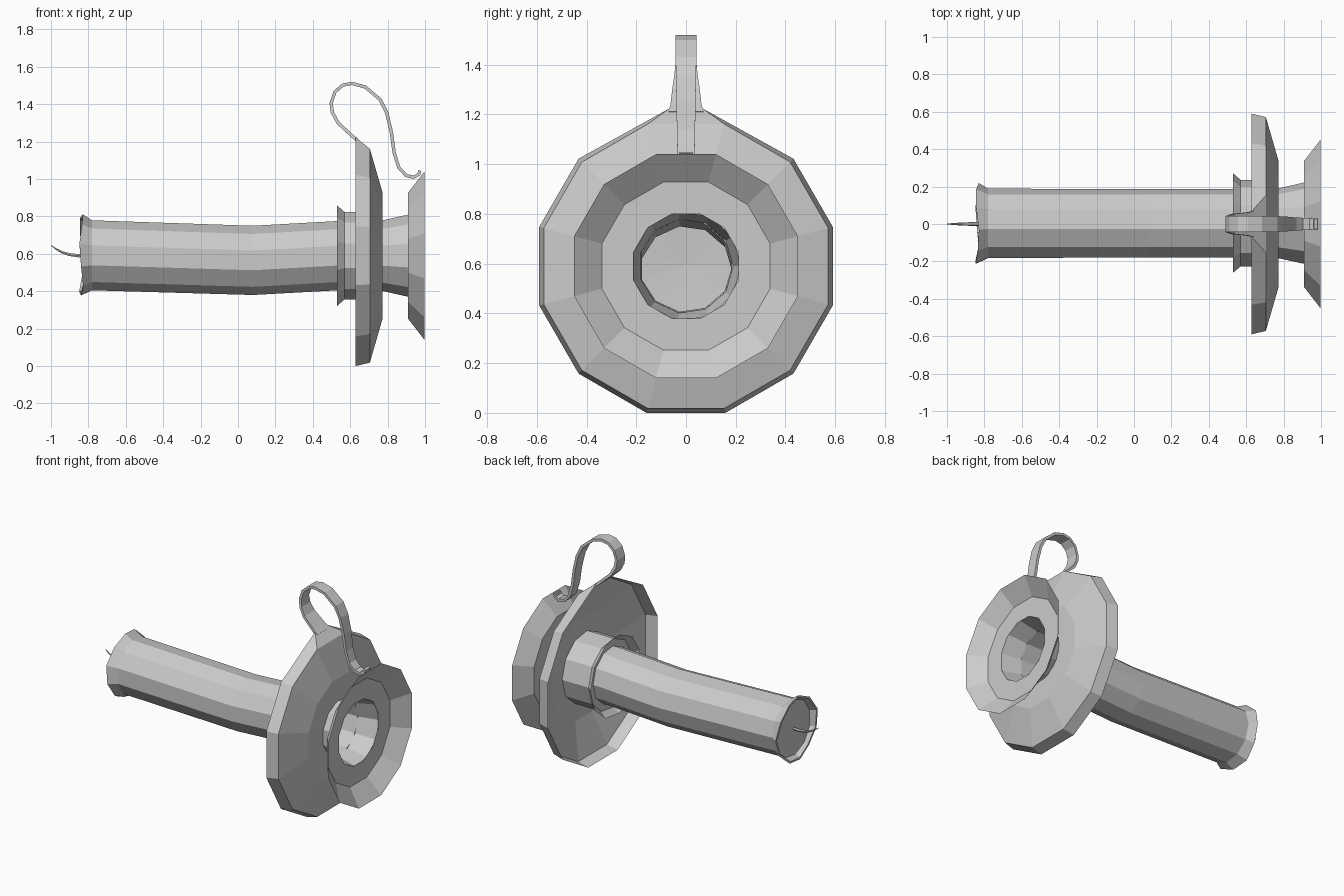
import bpy, bmesh, math
from mathutils import Vector

if "Cube" in bpy.data.objects:
    bpy.data.objects.remove(bpy.data.objects["Cube"])

CZ = 0.59  # height of the main axis


def finish(name, bm):
    bmesh.ops.recalc_face_normals(bm, faces=bm.faces)
    me = bpy.data.meshes.new(name)
    bm.to_mesh(me)
    bm.free()
    ob = bpy.data.objects.new(name, me)
    bpy.context.collection.objects.link(ob)
    return ob


def bridge(bm, rings, closed=True):
    for a, b in zip(rings, rings[1:]):
        n = len(a)
        for i in range(n):
            j = (i + 1) % n
            bm.faces.new((a[i], a[j], b[j], b[i]))


def lathe(name, profile, n, phase=0.0, tweak=None):
    """Thin surface turned round the x axis; profile entries are (x, radius, axis z)."""
    bm = bmesh.new()
    rings = []
    for k, (x, r, z) in enumerate(profile):
        ring = []
        for i in range(n):
            a = phase + 2 * math.pi * i / n
            p = Vector((x, r * math.cos(a), z + r * math.sin(a)))
            if tweak:
                p = tweak(k, a, p)
            ring.append(bm.verts.new(p))
        rings.append(ring)
    bridge(bm, rings)
    return finish(name, bm)


def sweep(name, path, section):
    """Sweep a cross-section along a path in the xz plane; section(i) gives (y, normal) offsets."""
    bm = bmesh.new()
    pts = [Vector((x, 0, z)) for x, z in path]
    rings = []
    for i, p in enumerate(pts):
        t = (pts[min(i + 1, len(pts) - 1)] - pts[max(i - 1, 0)]).normalized()
        nrm = Vector((-t.z, 0, t.x))
        rings.append([bm.verts.new(p + Vector((0, y, 0)) + nrm * d) for y, d in section(i)])
    bridge(bm, rings)
    bm.faces.new(rings[0])
    bm.faces.new(rings[-1])
    return finish(name, bm)


# Candle tube, flared uneven rim and hollow neck running into the foot
def ragged(k, a, p):
    if k in (1, 2):
        p.x += 0.01 * math.cos(3 * a + 0.6)
    return p


lathe("candle", [(-0.805, 0.19, 0.592), (-0.838, 0.205, 0.594), (-0.838, 0.219, 0.594),
                 (-0.78, 0.189, 0.592), (0.08, 0.187, 0.565), (0.53, 0.187, CZ),
                 (0.77, 0.19, CZ), (0.91, 0.222, CZ)], 11, tweak=ragged)

# Wax surface set just inside the rim
bm = bmesh.new()
centre = bm.verts.new((-0.815, 0, 0.592))
rim = [bm.verts.new((-0.805, 0.19 * math.cos(2 * math.pi * i / 11),
                     0.592 + 0.19 * math.sin(2 * math.pi * i / 11))) for i in range(11)]
for i in range(11):
    bm.faces.new((centre, rim[i], rim[(i + 1) % 11]))
finish("wax_top", bm)

# Bent, tapering wick
wick_r = [0.01, 0.01, 0.009, 0.007, 0.005, 0.002]
sweep("wick", [(-0.81, 0.592), (-0.855, 0.59), (-0.90, 0.596), (-0.94, 0.608),
               (-0.97, 0.624), (-0.999, 0.645)],
      lambda i: [(wick_r[i] * math.cos(math.pi * j / 3), wick_r[i] * math.sin(math.pi * j / 3))
                 for j in range(6)])

# Candle cup with flared lip
lathe("cup", [(0.57, 0.185, CZ), (0.57, 0.236, CZ), (0.53, 0.271, CZ)], 11)
lathe("cup_wall", [(0.57, 0.236, CZ), (0.77, 0.236, CZ)], 11)


# Drip dish, its rim drawn up into a tab where the handle starts
def tab(k, a, p):
    if k == 0 and p.z > CZ + 0.5:
        p.y = math.copysign(0.065, p.y)
        p.z = 1.225
    return p


lathe("drip_dish", [(0.627, 0.611, CZ), (0.705, 0.592, CZ), (0.772, 0.352, CZ),
                    (0.772, 0.19, CZ)], 12, math.pi / 12, tab)

# Flared foot
lathe("foot", [(0.997, 0.466, CZ), (0.91, 0.35, CZ), (0.91, 0.218, CZ)], 12, math.pi / 12)

# Curled ribbon handle from the dish tab to the foot
path = [(0.64, 1.205), (0.605, 1.235), (0.535, 1.30), (0.505, 1.355), (0.498, 1.405), (0.518, 1.465),
        (0.56, 1.502), (0.61, 1.511), (0.68, 1.492), (0.76, 1.425), (0.795, 1.355),
        (0.82, 1.25), (0.835, 1.14), (0.86, 1.06), (0.90, 1.018), (0.94, 1.01),
        (0.967, 1.025), (0.972, 1.045)]


def ribbon(i):
    w = [0.07, 0.062, 0.055, 0.047][i] if i < 4 else max(0.028, 0.042 - 0.0018 * max(0, i - 9))
    t = 0.009
    return [(-w, -t), (w, -t), (w, t), (-w, t)]


sweep("handle", path, ribbon)
